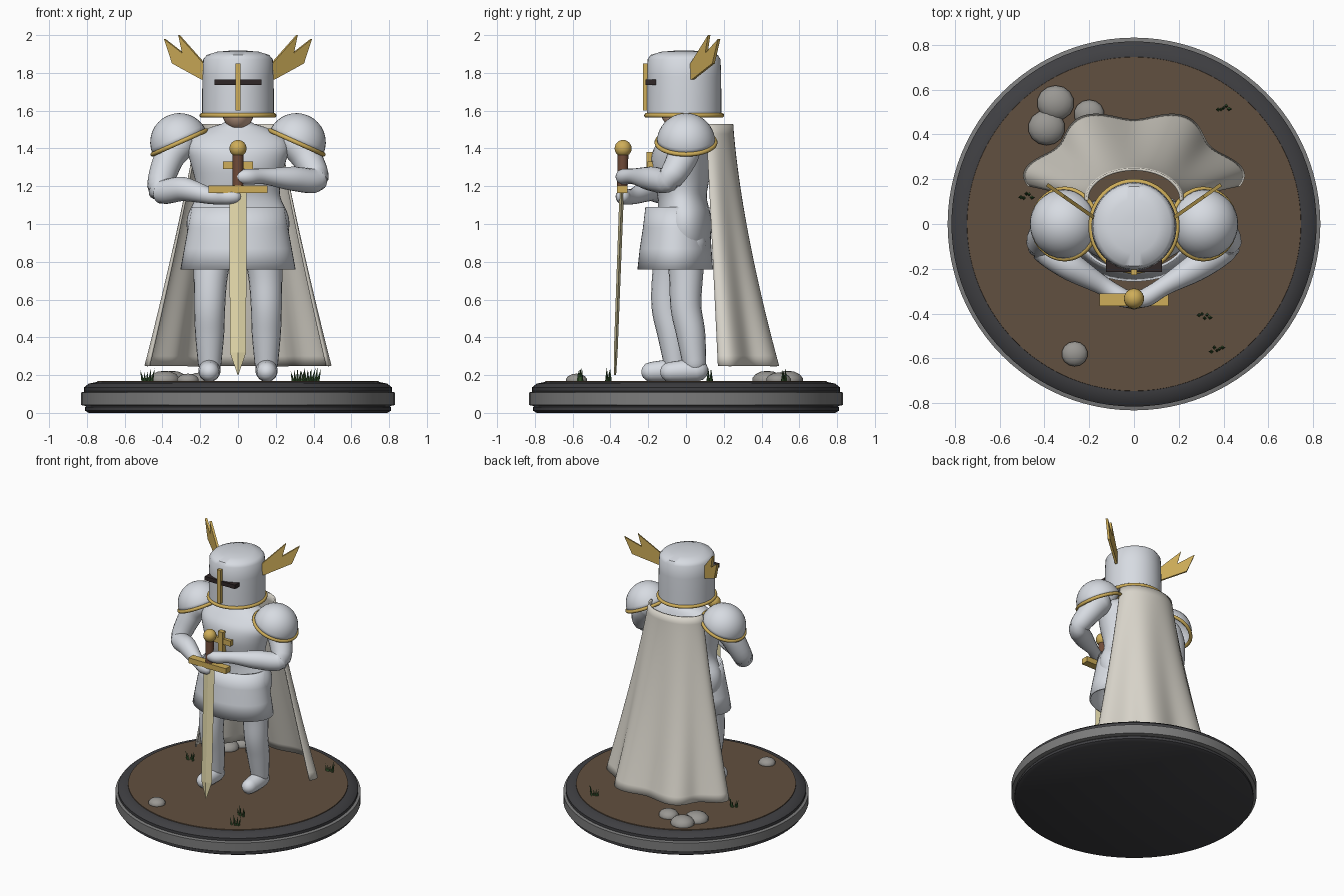
import bpy, bmesh, math, random
from mathutils import Vector, Matrix

if "Cube" in bpy.data.objects:
    bpy.data.objects.remove(bpy.data.objects["Cube"])

random.seed(4)


def mat(name, r, g, b):
    m = bpy.data.materials.new(name)
    m.diffuse_color = (r, g, b, 1)
    m.use_nodes = True
    m.node_tree.nodes["Principled BSDF"].inputs["Base Color"].default_value = m.diffuse_color
    return m


STEEL = mat("steel", .68, .71, .76)
GOLD = mat("gold", .62, .42, .10)
DARK = mat("dark", .03, .02, .02)
BASE = mat("base_black", .05, .05, .055)
BAND = mat("base_band", .2, .2, .2)
SOIL = mat("soil", .12, .08, .05)
CLOTH = mat("cloth", .70, .67, .60)
BLADE = mat("blade", .80, .72, .42)
LEATHER = mat("leather", .16, .07, .04)
SKIN = mat("skin", .65, .42, .30)
STONE = mat("stone", .32, .31, .29)
GRASS = mat("grass", .04, .10, .03)


def finish(bm, name, m, smooth=True, angle=40):
    bmesh.ops.recalc_face_normals(bm, faces=bm.faces)
    me = bpy.data.meshes.new(name)
    bm.to_mesh(me)
    bm.free()
    ob = bpy.data.objects.new(name, me)
    bpy.context.collection.objects.link(ob)
    me.materials.append(m)
    if smooth:
        bpy.ops.object.select_all(action='DESELECT')
        ob.select_set(True)
        bpy.context.view_layer.objects.active = ob
        bpy.ops.object.shade_smooth_by_angle(angle=math.radians(angle))
    return ob


def skin_rings(bm, rings, closed=True, caps=True):
    vs = [[bm.verts.new(p) for p in r] for r in rings]
    n = len(vs[0])
    for a, b in zip(vs, vs[1:]):
        for i in range(n if closed else n - 1):
            j = (i + 1) % n
            bm.faces.new((a[i], a[j], b[j], b[i]))
    if caps:
        bm.faces.new(vs[0])
        bm.faces.new(vs[-1])


def ellipses(name, prof, m, n=48, caps=True):
    """Stack of horizontal ellipses: (z, rx, ry, centre y)."""
    bm = bmesh.new()
    skin_rings(bm, [[(rx * math.cos(2 * math.pi * i / n), cy + ry * math.sin(2 * math.pi * i / n), z)
                     for i in range(n)] for z, rx, ry, cy in prof], caps=caps)
    return finish(bm, name, m)


def smooth_path(pts, steps=6):
    """Catmull-Rom through (x, y, z, ...) tuples."""
    p = [pts[0]] + list(pts) + [pts[-1]]
    out = []
    for a, b, c, d in zip(p, p[1:], p[2:], p[3:]):
        for k in range(steps):
            t = k / steps
            out.append(tuple(.5 * (2 * B + (C - A) * t + (2 * A - 5 * B + 4 * C - D) * t * t
                                   + (3 * B - A - 3 * C + D) * t ** 3) for A, B, C, D in zip(a, b, c, d)))
    return out + [pts[-1]]


def limb(name, pts, m, n=20):
    """Round tube through (x, y, z, radius) points with rounded ends."""
    path = smooth_path(pts)
    bm = bmesh.new()
    rings = []
    for i, (x, y, z, r) in enumerate(path):
        t = (Vector(path[min(i + 1, len(path) - 1)][:3]) - Vector(path[max(i - 1, 0)][:3])).normalized()
        u = t.cross(Vector((0, 1, .3))).normalized()
        v = t.cross(u)
        ring = [(math.cos(2 * math.pi * k / n) * u + math.sin(2 * math.pi * k / n) * v) for k in range(n)]
        c = Vector((x, y, z))
        dome = [(math.cos(a), math.sin(a)) for a in (1.4, 1.0, .5)]
        if i == 0:
            rings += [[c + q * r * s - t * r * h for q in ring] for s, h in dome]
        rings.append([c + q * r for q in ring])
        if i == len(path) - 1:
            rings += [[c + q * r * s + t * r * h for q in ring] for s, h in dome[::-1]]
    skin_rings(bm, rings)
    return finish(bm, name, m, angle=60)


def ball(name, c, s, m, rot=None, seg=24):
    bm = bmesh.new()
    bmesh.ops.create_uvsphere(bm, u_segments=seg, v_segments=seg // 2, radius=1)
    bm.transform(Matrix.Translation(c) @ (rot or Matrix()) @ Matrix.Diagonal((*s, 1)))
    return finish(bm, name, m)


def box(name, lo, hi, m):
    lo, hi = Vector(lo), Vector(hi)
    bm = bmesh.new()
    bmesh.ops.create_cube(bm, size=1)
    bm.transform(Matrix.Translation((lo + hi) / 2) @ Matrix.Diagonal((*(hi - lo), 1)))
    return finish(bm, name, m, False)


def ring(name, M, rx, ry, r, m):
    bm = bmesh.new()
    n, k = 48, 10
    rows = [[M @ Vector(((rx + r * math.cos(b)) * math.cos(a), (ry + r * math.cos(b)) * math.sin(a), r * math.sin(b)))
             for b in (2 * math.pi * j / k for j in range(k))] for a in (2 * math.pi * i / n for i in range(n))]
    skin_rings(bm, rows + rows[:1], caps=False)
    bmesh.ops.remove_doubles(bm, verts=bm.verts, dist=1e-5)
    return finish(bm, name, m, angle=60)


# Display base
def disc(name, prof, m):
    return ellipses(name, [(z, r, r, 0) for r, z in prof], m, 96)


disc("base_foot", [(.79, 0), (.81, .012), (.81, .03), (.795, .045)], BASE)
disc("base_band", [(.80, .035), (.832, .042), (.832, .108), (.80, .115)], BAND)
disc("base_top", [(.795, .105), (.815, .115), (.815, .135), (.79, .155), (.75, .163)], BASE)
disc("ground", [(.748, .15), (.745, .168)], SOIL)

# Rocks and grass
for x, y, r in ((-.35, .54, .085), (-.39, .43, .085), (-.2, .49, .07), (-.265, -.58, .06)):
    ball("rock", (x, y, .172), (r, r * .95, r * .6), STONE, seg=14)
for x, y in ((.4, .52), (-.48, .125), (.315, -.41), (.37, -.56)):
    bm = bmesh.new()
    for k in range(5):
        h = random.uniform(.05, .08)
        M = (Matrix.Translation((x + (k - 2) * .011, y + random.uniform(-.012, .012), .163))
             @ Matrix.Rotation((k - 2) * .12, 4, 'Y') @ Matrix.Translation((0, 0, h / 2)))
        bmesh.ops.create_cone(bm, segments=4, radius1=.009, radius2=0, depth=h, matrix=M)
    finish(bm, "grass_tuft", GRASS, False)

# Torso and skirt
torso = [(.80, .17, .10, -.02), (.88, .24, .13, -.01), (.97, .27, .145, -.01), (1.05, .265, .14, -.01),
         (1.14, .225, .13, -.02), (1.22, .225, .145, -.025), (1.32, .25, .16, -.025), (1.40, .27, .155, -.015),
         (1.46, .24, .125, 0), (1.51, .15, .09, .01), (1.54, .07, .065, 0), (1.60, .06, .06, 0)]
ellipses("torso", smooth_path(torso, 4), STEEL)
skirt = ellipses("skirt", [(1.09, .245, .17, -.045), (.98, .265, .178, -.05), (.87, .285, .19, -.055),
                           (.76, .305, .2, -.057)], STEEL, caps=False)
sol = skirt.modifiers.new("thickness", 'SOLIDIFY')
sol.thickness = .012

# Legs and feet, one stepping forward
for s, dy in ((1, 0), (-1, -.1)):
    limb("leg", [(s * .13, dy * .5, .9, .11), (s * .145, dy * .9, .72, .09), (s * .15, dy, .56, .082),
                 (s * .15, dy + .025, .42, .077), (s * .15, dy + .045, .26, .062)], STEEL)
    limb("foot", [(s * .15, dy + .06, .225, .058), (s * .152, dy - .01, .222, .058),
                  (s * .152, dy - .085, .217, .052)], STEEL)

# Arms meeting on the sword hilt
for s, ze, zh in ((1, 1.235, 1.25), (-1, 1.18, 1.145)):
    limb("arm", [(s * .31, 0, 1.42, .085), (s * .37, -.025, 1.34, .08), (s * .41, -.095, ze, .066),
                 (s * .29, -.185, ze + .005, .064), (s * .14, -.275, zh + .002, .042),
                 (s * .06, -.325, zh, .042), (s * .02, -.335, zh, .038)], STEEL)

# Shoulder guards with gold rims
for s in (1, -1):
    M = Matrix.Translation((s * .31, 0, 1.432)) @ Matrix.Rotation(s * .42, 4, 'Y')
    bm = bmesh.new()
    bmesh.ops.create_uvsphere(bm, u_segments=32, v_segments=16, radius=.155)
    bmesh.ops.delete(bm, geom=[v for v in bm.verts if v.co.z < -.01], context='VERTS')
    bm.transform(M)
    dome = finish(bm, "shoulder_guard", STEEL)
    dome.modifiers.new("thickness", 'SOLIDIFY').thickness = .01
    ring("shoulder_rim", M, .155, .155, .012, GOLD)

# Head and helmet
ball("head", (0, -.03, 1.62), (.09, .11, .125), SKIN)
ellipses("helmet", [(1.565, .19, .197, -.01), (1.68, .19, .197, -.01), (1.78, .188, .196, -.01),
                    (1.872, .184, .193, -.01), (1.895, .165, .178, -.01), (1.912, .11, .12, -.01),
                    (1.918, .04, .045, -.01)], STEEL)
ring("helmet_rim", Matrix.Translation((0, -.01, 1.575)), .192, .2, .012, GOLD)
box("visor_slit", (-.125, -.215, 1.735), (.125, -.16, 1.765), DARK)
box("helmet_ridge", (-.014, -.228, 1.6), (.014, -.195, 1.85), GOLD)

# Helmet wings: flat plates swept backwards
wing = [(.17, 1.765), (.19, 1.765), (.345, 1.85), (.388, 1.98), (.292, 1.905), (.312, 2.0), (.17, 1.84)]
for s in (1, -1):
    bm = bmesh.new()
    rows = [[(s * (x + o * .57), .03 + (x - .18) * .7 - o * .82, z) for x, z in wing] for o in (-.008, .008)]
    skin_rings(bm, rows)
    finish(bm, "helmet_wing", GOLD, False)

# Chest cross
box("chest_cross_upright", (-.02, -.21, 1.2), (.02, -.17, 1.38), GOLD)
box("chest_cross_bar", (-.08, -.205, 1.29), (.08, -.165, 1.33), GOLD)

# Sword
ball("pommel", (0, -.333, 1.4), (.045, .045, .045), GOLD)
ellipses("grip", [(1.19, .028, .028, -.337), (1.38, .028, .028, -.333)], LEATHER, 16)
box("cross_guard", (-.155, -.365, 1.165), (.155, -.31, 1.205), GOLD)
bm = bmesh.new()
skin_rings(bm, [[(-w, y, z), (0, y - d, z), (w, y, z), (0, y + d, z)]
                for z, w, d, y in ((1.18, .045, .012, -.34), (.32, .043, .01, -.372), (.2, .002, .006, -.376))])
finish(bm, "blade", BLADE, False)

# Cape: open arc that widens and ripples toward the hem
bm = bmesh.new()
rows = []
for j in range(25):
    t = j / 24
    fx, fy = t ** 1.1, t ** 1.5
    row = []
    for i in range(73):
        a = math.radians(-92 + 184 * i / 72)
        w = 1 - .085 * t * math.cos(6.6 * a)
        row.append(((.215 + .245 * fx) * w * math.sin(a),
                    .11 + .07 * t + (.14 + .175 * fy) * w * math.cos(a), 1.53 - 1.28 * t))
    rows.append(row)
skin_rings(bm, rows, closed=False, caps=False)
cape = finish(bm, "cape", CLOTH, angle=60)
cape.modifiers.new("thickness", 'SOLIDIFY').thickness = .012
